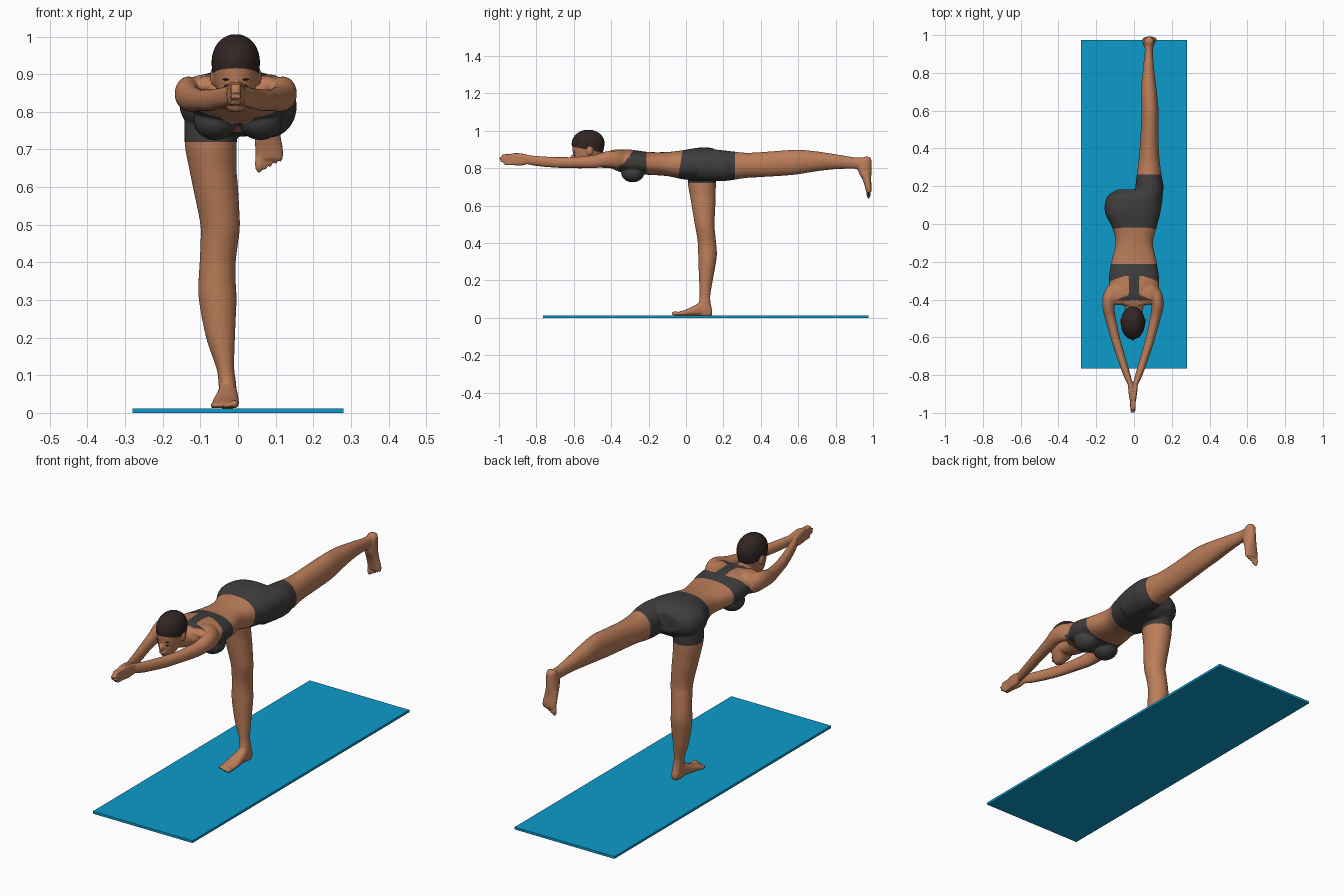
import bpy, bmesh, math
from mathutils import Vector, Matrix


def material(name, rgb):
    m = bpy.data.materials.new(name)
    m.diffuse_color = (*rgb, 1)
    return m


SKIN = material("skin brown", (0.50, 0.205, 0.10))
CLOTH = material("charcoal cloth", (0.05, 0.047, 0.046))
HAIR = material("dark hair", (0.032, 0.018, 0.018))
MAT = material("blue mat", (0.004, 0.33, 0.60))


def smooth_rows(rows, steps=5):
    """Catmull-Rom interpolation of station rows."""
    out = []
    for i in range(len(rows) - 1):
        p0, p1 = rows[max(i - 1, 0)], rows[i]
        p2, p3 = rows[i + 1], rows[min(i + 2, len(rows) - 1)]
        for k in range(steps):
            t = k / steps
            out.append([0.5 * (2 * b + (c - a) * t + (2 * a - 5 * b + 4 * c - d) * t * t
                               + (3 * b - a - 3 * c + d) * t ** 3)
                        for a, b, c, d in zip(p0, p1, p2, p3)])
    return out + [list(rows[-1])]


def loft(bm, axis, rows, power=2.0, n=32, mirror=False, shift=0.0):
    """Closed tube; each row is (position on axis, x0, x1, other0, other1)."""
    rings = []
    for t, x0, x1, w0, w1 in smooth_rows(rows):
        ring = []
        for k in range(n):
            a = 2 * math.pi * k / n
            c, s = math.cos(a), math.sin(a)
            c = math.copysign(abs(c) ** (2 / power), c)
            s = math.copysign(abs(s) ** (2 / power), s)
            x = (x0 + x1) / 2 + (x1 - x0) / 2 * c
            w = (w0 + w1) / 2 + (w1 - w0) / 2 * s
            x = (-x if mirror else x) + shift
            ring.append(bm.verts.new((x, t, w) if axis == 'y' else (x, w, t)))
        rings.append(ring)
    for r, q in zip(rings, rings[1:]):
        for k in range(n):
            bm.faces.new((r[k], r[(k + 1) % n], q[(k + 1) % n], q[k]))
    bm.faces.new(rings[0][::-1])
    bm.faces.new(rings[-1])


def ball(bm, centre, radii):
    bmesh.ops.create_uvsphere(bm, u_segments=24, v_segments=16, radius=1,
                              matrix=Matrix.Translation(centre) @ Matrix.Diagonal((*radii, 1)))


def finish(bm, name, mats):
    bmesh.ops.recalc_face_normals(bm, faces=bm.faces)
    me = bpy.data.meshes.new(name)
    bm.to_mesh(me)
    bm.free()
    for m in mats:
        me.materials.append(m)
    ob = bpy.data.objects.new(name, me)
    bpy.context.collection.objects.link(ob)
    return ob


body = bmesh.new()
# torso and pelvis
loft(body, 'y', [(-.43, -.07, .07, .825, .885), (-.38, -.12, .12, .79, .898),
                 (-.30, -.133, .133, .768, .90), (-.20, -.12, .12, .765, .887),
                 (-.10, -.097, .10, .758, .887), (-.02, -.115, .12, .742, .896),
                 (.05, -.15, .137, .735, .908), (.10, -.155, .146, .735, .911),
                 (.15, -.138, .15, .745, .904), (.182, -.09, .12, .78, .87)], 2.3)
for s in (-1, 1):
    ball(body, (.06 * s, -.285, .775), (.058, .062, .05))   # bust
    ball(body, (.075 * s - .005, -.37, .87), (.06, .06, .03))  # shoulder blade
# raised leg
loft(body, 'y', [(.06, .01, .14, .74, .89), (.14, .008, .15, .733, .90), (.20, .008, .156, .732, .896),
                 (.25, .013, .147, .737, .89), (.32, .022, .138, .748, .883),
                 (.40, .03, .131, .753, .886), (.52, .037, .13, .76, .895),
                 (.60, .04, .13, .768, .899), (.70, .037, .121, .784, .89),
                 (.80, .045, .109, .795, .875), (.90, .056, .1, .797, .859),
                 (.95, .057, .1, .79, .857), (.98, .064, .095, .80, .85)])
# raised foot, toes down
loft(body, 'z', [(.862, .068, .092, .955, .977), (.85, .056, .103, .94, .99), (.82, .052, .106, .918, .993),
                 (.78, .048, .108, .922, .992), (.74, .045, .113, .943, .99),
                 (.70, .045, .12, .957, .993), (.675, .047, .12, .963, .992)])
# standing leg
loft(body, 'z', [(.82, -.14, -.005, .01, .16), (.72, -.142, -.003, .01, .16), (.65, -.13, -.004, .022, .158),
                 (.60, -.12, 0, .03, .157), (.50, -.10, .005, .047, .152),
                 (.45, -.10, 0, .056, .156), (.40, -.102, -.006, .063, .161),
                 (.35, -.105, -.006, .065, .165), (.30, -.104, -.004, .066, .161),
                 (.20, -.085, -.008, .07, .143), (.12, -.058, -.01, .073, .13),
                 (.08, -.052, -.005, .068, .132), (.04, -.05, -.004, .06, .14),
                 (.012, -.046, -.007, .07, .138)])
# standing foot
loft(body, 'y', [(.14, -.04, -.015, .016, .045), (.12, -.048, -.006, .012, .07), (.08, -.052, -.002, .012, .082),
                 (.04, -.06, .001, .012, .064), (0, -.068, .003, .012, .045),
                 (-.04, -.069, .003, .012, .032), (-.05, -.066, .002, .013, .028)], 2.4)
# toes of both feet
for k in range(5):
    r = .0115 if k == 0 else .0075
    ball(body, (-.009 - .0135 * k - (.003 if k else 0), -.056 + .005 * k, .012 + r), (r, .023, r))
    ball(body, (.056 + .0135 * k + (.003 if k else 0), .976, .663 + .007 * k), (r, r, .026))
# neck and head
loft(body, 'y', [(-.53, -.042, .042, .83, .89), (-.46, -.045, .045, .805, .88),
                 (-.41, -.06, .06, .80, .885), (-.36, -.09, .09, .80, .89)])
head = [(.80, -.016, .016, -.585, -.55), (.812, -.028, .028, -.594, -.525), (.835, -.042, .042, -.6, -.485),
        (.865, -.053, .053, -.603, -.455), (.90, -.06, .06, -.607, -.442),
        (.94, -.0615, .0615, -.608, -.438), (.972, -.051, .051, -.592, -.453),
        (.993, -.032, .032, -.565, -.48), (1.002, -.012, .012, -.54, -.505)]
loft(body, 'z', head, shift=-.006)
ball(body, (-.006, -.606, .855), (.011, .013, .017))   # nose
ball(body, (-.006, -.602, .829), (.018, .007, .008))   # lips
for s in (-1, 1):
    ball(body, (-.006 + .06 * s, -.515, .893), (.009, .016, .024))  # ears
# arms, hands and fingers
for flip in (False, True):
    kw = dict(mirror=flip, shift=-.006)
    loft(body, 'y', [(-.33, .085, .135, .805, .875), (-.37, .085, .155, .80, .892), (-.41, .095, .162, .805, .893),
                     (-.45, .097, .16, .805, .884), (-.50, .09, .147, .80, .87),
                     (-.60, .069, .119, .802, .86), (-.65, .055, .104, .802, .86),
                     (-.70, .041, .087, .803, .86), (-.80, .012, .051, .812, .866),
                     (-.85, .002, .027, .822, .872), (-.87, .002, .02, .83, .87)], **kw)
    loft(body, 'y', [(-.835, .004, .026, .825, .87), (-.88, 0, .024, .814, .88),
                     (-.92, 0, .019, .815, .882), (-.94, 0, .015, .82, .875)], 2.4, **kw)
    for z, tip in ((.824, -.975), (.839, -.995), (.854, -1.0), (.869, -.985)):
        loft(body, 'y', [(-.92, .001, .016, z - .008, z + .008), (-.965, .001, .015, z - .007, z + .007),
                         (tip + .008, .001, .014, z - .006, z + .006), (tip, .003, .01, z - .003, z + .003)],
             n=12, **kw)
ob = finish(body, "body", [])

# blend the parts into one skin
rm = ob.modifiers.new("blend", 'REMESH')
rm.mode = 'VOXEL'
rm.voxel_size = .0047
sm = ob.modifiers.new("soften", 'SMOOTH')
sm.factor, sm.iterations = .5, 5
me = bpy.data.meshes.new_from_object(ob.evaluated_get(bpy.context.evaluated_depsgraph_get()))
ob.modifiers.clear()

bm = bmesh.new()
bm.from_mesh(me)
# clean hem lines: leg hems, waistband, chest band
for co, no in (((0, .262, 0), (0, 1, 0)), ((0, 0, .72), (0, 0, 1)),
               ((0, -.02, .885), (0, 1, -.16)), ((0, -.212, 0), (0, 1, 0))):
    bmesh.ops.bisect_plane(bm, geom=bm.verts[:] + bm.edges[:] + bm.faces[:],
                           plane_co=co, plane_no=no, dist=1e-5)


def clothed(p):
    x, y, z = abs(p.x), p.y, p.z
    if z > .72 and y < .262 and (y + .02) - .16 * (z - .885) > 0:
        return True                                      # shorts
    if y > -.212 or y < -.42 or x > .145:
        return False
    if z > .855:                                         # back band and strap
        return y > -.275 - .35 * max(0, x - .05) or (x < .028 + 2.5 * max(0, -.375 - y) and y > -.405)
    if z > .815:                                         # side panel
        return y > -.31 - (.855 - z) * .8
    return y > -.31 - .05 * min(1, x / .05) and x < .135   # cups


for f in bm.faces:
    f.material_index = int(clothed(f.calc_center_median()))
    f.smooth = True
bm.to_mesh(me)
bm.free()
me.materials.append(SKIN)
me.materials.append(CLOTH)
ob.data = me

# cropped hair cap, trimmed along the hairline
bm = bmesh.new()
loft(bm, 'z', [(z + .003, a - .002, b + .002, c - .002, d + .002) for z, a, b, c, d in head], shift=-.006)
bmesh.ops.bisect_plane(bm, geom=bm.verts[:] + bm.edges[:] + bm.faces[:], plane_co=(0, -.6, .914),
                       plane_no=(0, .2, 1), clear_inner=True)
for f in bm.faces:
    f.smooth = True
finish(bm, "hair", [HAIR])

# eyes and brows
bm = bmesh.new()
for s in (-1, 1):
    ball(bm, (-.006 + .022 * s, -.5945, .869), (.009, .004, .004))
    ball(bm, (-.006 + .023 * s, -.5975, .886), (.013, .004, .0025))
for f in bm.faces:
    f.smooth = True
finish(bm, "eyes_and_brows", [HAIR])

# exercise mat
bm = bmesh.new()
bmesh.ops.create_cube(bm, size=1, matrix=Matrix.Translation((0, .105, .006)) @ Matrix.Diagonal((.56, 1.74, .012, 1)))
finish(bm, "exercise_mat", [MAT])
